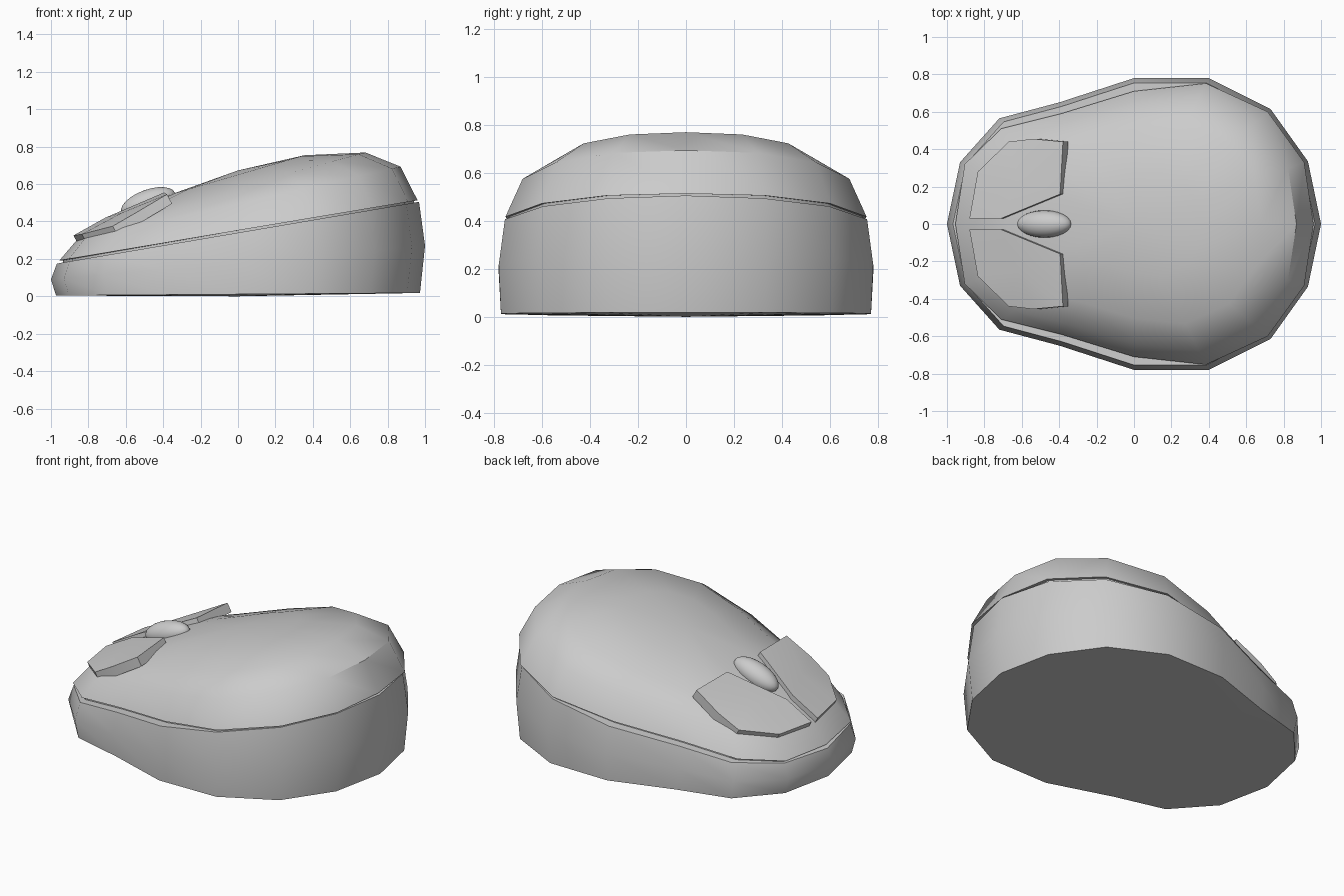
import bpy, bmesh
from math import radians

if "Cube" in bpy.data.objects:
    bpy.data.objects.remove(bpy.data.objects["Cube"])

# Half outlines seen from above, nose to tail
WIDE = [(-1, 0), (-.93, .33), (-.72, .565), (-.40, .65), (0, .78), (.40, .78), (.73, .615), (.93, .335), (1, 0)]
SEAM = [(-.955, 0), (-.905, .32), (-.71, .51), (-.39, .59), (0, .71), (.385, .752), (.715, .6), (.91, .33), (.96, 0)]


def full(half):
    return half + [(x, -y) for x, y in half[-2:0:-1]]


def loft(name, rings, start=None, end=None, angle=40):
    """Skin closed rings; each end gets a fan to a point, or a flat cap."""
    bm = bmesh.new()
    loops = [[bm.verts.new(p) for p in r] for r in rings]
    n = len(loops[0])
    for a, b in zip(loops, loops[1:]):
        for i in range(n):
            j = (i + 1) % n
            bm.faces.new((a[i], a[j], b[j], b[i]))
    for loop, tip in ((loops[0], start), (loops[-1], end)):
        if tip:
            t = bm.verts.new(tip)
            for i in range(n):
                bm.faces.new((loop[i], loop[(i + 1) % n], t))
        else:
            bm.faces.new(loop)
    bmesh.ops.recalc_face_normals(bm, faces=bm.faces)
    mesh = bpy.data.meshes.new(name)
    bm.to_mesh(mesh)
    bm.free()
    ob = bpy.data.objects.new(name, mesh)
    bpy.context.collection.objects.link(ob)
    smooth(ob, angle)
    return ob


def smooth(ob, angle):
    bpy.ops.object.select_all(action='DESELECT')
    ob.select_set(True)
    bpy.context.view_layer.objects.active = ob
    bpy.ops.object.shade_smooth_by_angle(angle=radians(angle))


# Lower body: base rim, widest ring, sloping top rim
wide, seam = full(WIDE), full(SEAM)
loft("lower_body", [
    [(x * .973, y * .988, .011 + .007 * x) for x, y in wide],
    [(x, y, .18 + .09 * x) for x, y in wide],
    [(x * .968, y * .967, .34 + .165 * x) for x, y in wide],
], start=(0, 0, 0))

# Upper shell: dome over the sloping seam, with a recessed skirt below its edge
rings = [[(x * .98, y * .98, .335 + .165 * x) for x, y in seam],
         [(x * .98, y * .98, .352 + .168 * x) for x, y in seam]]
for s, h in ((1, 0), (.905, .143), (.71, .235), (.37, .298)):
    rings.append([(x * s, y * s, .352 + .168 * x * s + h * (1 + .42 * x * s)) for x, y in seam])
loft("upper_shell", rings, end=(0, 0, .673))

# Click buttons: slanted plates, mirrored left and right
PLATE = [(-.88, .03, .325), (-.835, .28, .332), (-.67, .44, .375), (-.54, .455, .45),
         (-.38, .44, .545), (-.395, .16, .555), (-.71, .03, .42)]
for side, label in ((1, "left"), (-1, "right")):
    top = [(x, y * side, z) for x, y, z in PLATE]
    under = [(x + .028, y, z - .05) for x, y, z in top]
    mid = (-.62, .25 * side, .447)
    loft(label + "_button", [under, top], end=mid, angle=30)

# Scroll wheel
bpy.ops.mesh.primitive_uv_sphere_add(segments=24, ring_count=12, location=(-.48, 0, .5),
                                     rotation=(0, radians(-20), 0))
wheel = bpy.context.object
wheel.name = "scroll_wheel"
wheel.scale = (.153, .073, .07)
smooth(wheel, 40)
